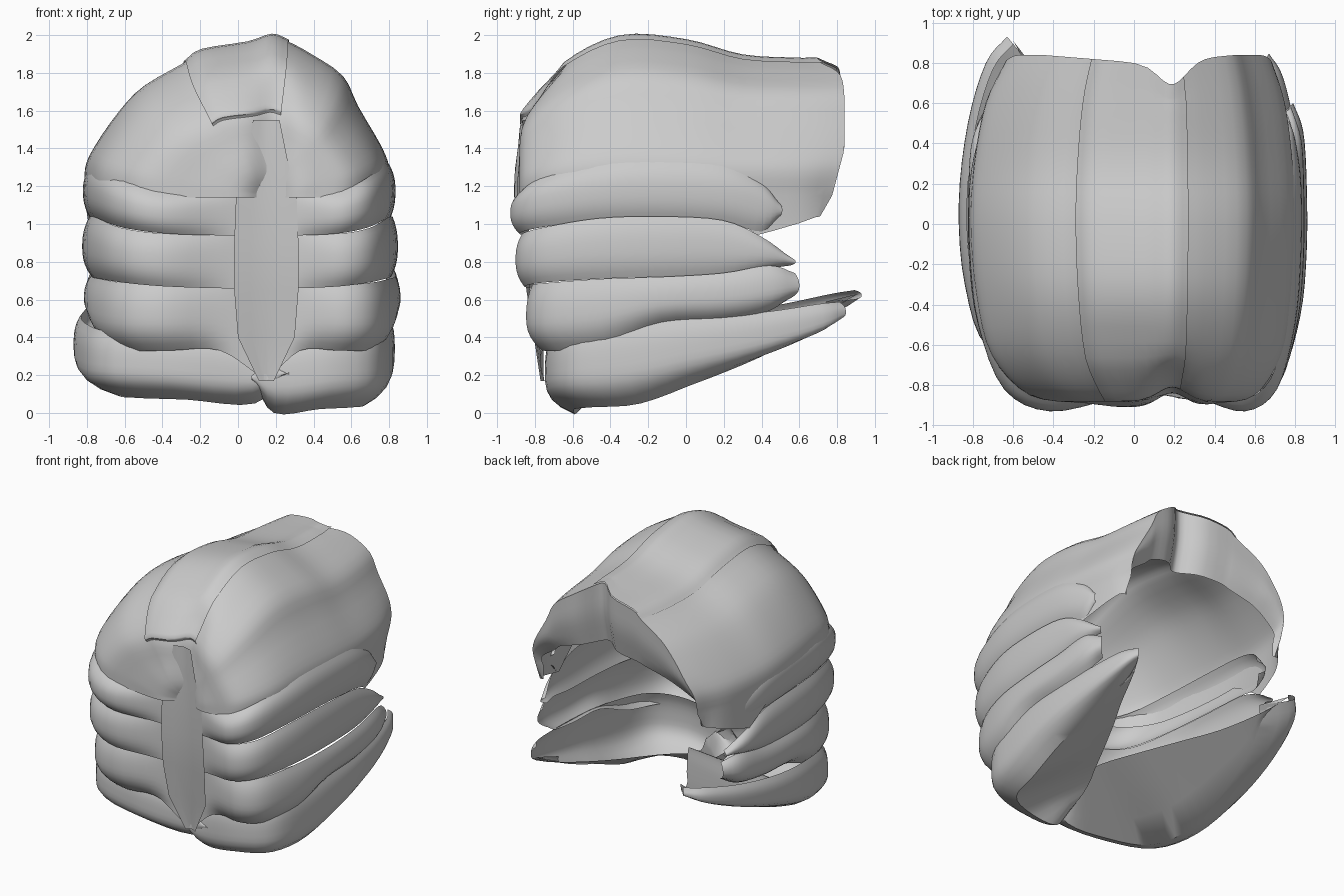
import bpy, bmesh, math
from mathutils import Vector

if "Cube" in bpy.data.objects:
    bpy.data.objects.remove(bpy.data.objects["Cube"])

CX = 0.15  # centre line of the breastbone


def smooth(pts, n):
    """Catmull-Rom resample of a list of tuples."""
    vs = [Vector(p) for p in pts]
    vs = [vs[0] * 2 - vs[1]] + vs + [vs[-1] * 2 - vs[-2]]
    out = []
    for i in range(1, len(vs) - 2):
        a, b, c, d = vs[i - 1:i + 3]
        for k in range(n):
            t = k / n
            out.append(0.5 * (2 * b + (c - a) * t + (2 * a - 5 * b + 4 * c - d) * t * t
                              + (3 * b - a - 3 * c + d) * t ** 3))
    return out + [vs[-2]]


def sheet(name, rows, angle=40):
    """Skin a grid of points, facing outward."""
    bm = bmesh.new()
    g = [[bm.verts.new(p) for p in r] for r in rows]
    for r0, r1 in zip(g, g[1:]):
        for j in range(len(r0) - 1):
            bm.faces.new((r0[j], r0[j + 1], r1[j + 1], r1[j]))
    bmesh.ops.remove_doubles(bm, verts=bm.verts, dist=0.0005)
    bm.normal_update()
    facing = sum(f.normal.dot(f.calc_center_median() - Vector((0, 0, 1))) * f.calc_area()
                 for f in bm.faces)
    if facing < 0:
        bmesh.ops.reverse_faces(bm, faces=bm.faces)
    me = bpy.data.meshes.new(name)
    bm.to_mesh(me)
    bm.free()
    ob = bpy.data.objects.new(name, me)
    bpy.context.collection.objects.link(ob)
    bpy.context.view_layer.objects.active = ob
    ob.select_set(True)
    bpy.ops.object.shade_smooth_by_angle(angle=math.radians(angle))
    ob.select_set(False)


def rib(name, plan, tops, bots, inset, left_w, fade=True, left_lift=0.0, inner=None,
        power=2.5, right_tail=1.0):
    """One band on each side: plan path, top and bottom height lines, bulged section.
    An inner edge line extends the section into a closed underside."""
    path = smooth([(x, y, 0) for x, y in plan], 4)
    tz = smooth([(t, b, 0) for t, b in zip(tops, bots)], 4)
    edge = smooth(inner, 4) if inner else None
    for side in ("right", "left"):
        rows = []
        for i, (p, z) in enumerate(zip(path, tz)):
            f = min(1, max(0, i / 4 - 0.6)) if fade else 1

            def place(x):
                return x if side == "right" else CX - (x - CX) * left_w
            row = []
            for k in range(11):
                s = k / 10
                e = abs(2 * s - 1) ** power
                q = 1 - f * e * (inset[0] if s < .5 else inset[1])
                lift = left_lift * s if side == "left" else 0
                row.append(Vector((CX + (place(p.x) - CX) * q, p.y * q,
                                   z[0] + (z[1] - z[0]) * s + lift)))
            if edge:
                q = edge[i]
                target = Vector((place(q.x), q.y, q.z + (left_lift if side == "left" else 0)))
                row += [row[10].lerp(target, t) for t in (.33, .67, 1)]
            if side == "right" and right_tail < 1:  # the right tail is shorter and lower
                for v in row:
                    if v.y > 0:
                        v.z -= .07 * v.y
                        v.y *= right_tail
            rows.append(row)
        sheet(f"{name}_{side}", rows)


# Upper shell: an arch swept front to back, closed at the front
ARCH = [(.79, 1.15), (.8, 1.3), (.76, 1.42), (.64, 1.63), (.56, 1.79), (.4, 1.9), (.27, 1.97),
        (.18, 2.0), (.05, 1.96), (-.2, 1.92), (-.29, 1.86), (-.5, 1.74), (-.63, 1.61),
        (-.76, 1.42), (-.81, 1.3), (-.81, 1.15)]
STATIONS = [(-.87, 0, 0), (-.91, .16, .15), (-.89, .4, .36), (-.85, .69, .58), (-.65, .89, .83),
            (-.35, .97, 1), (0, 1, .975), (.3, .98, .88), (.6, .92, .86), (.8, .82, .86)]
LIP = [(.8, .82, .86), (.79, .82, .6), (.74, .8, .33)]


def edge_z(y):
    if y < .1:
        return 1.14
    return 1.14 - .2 * min(1, (y - .1) / .28) + .1 * max(0, min(1, (y - .38) / .34))


def shell(name, arch, stations, grow=1.0, skirt=True):
    rows = []
    pts = smooth([(x, 0, z) for x, z in arch], 3)
    for y, kx, kz in smooth(stations, 4):
        row = []
        for p in pts:
            x, z = CX + (p.x - CX) * kx, 1.15 + (p.z - 1.15) * kz * grow
            yy = y
            notch = math.exp(-((x - .19) / .1) ** 2)
            if y < -.6:
                yy += .07 * notch * min(1, (-y - .6) / .2) - (grow - .985)
            if y > .6:
                w = min(1, (y - .6) / .14)
                yy += w * (.04 * min(1, abs(p.x) / .6) - .12 * notch)
                yy -= w * .08 * max(0, (1.4 - z) / .3)
            row.append(Vector((x, yy, z)))
        if skirt:
            for end in (0, -1):
                q = row[end].copy()
                q.z = edge_z(y)
                q.y = min(q.y, .71)
                row.insert(0, q) if end == 0 else row.append(q)
        rows.append(row)
    sheet(name, rows)


shell("upper_shell", ARCH, STATIONS, .985)
shell("rear_lip", ARCH, LIP, .985)
# Raised plate along the top with its short front flap
shell("top_plate", ARCH[6:11], [(-.855, .64, .52)] + STATIONS[3:], 1.0, False)

# Breastbone strip joining the ribs at the front
sheet("breastbone", [[(CX + u * w, y - .02 * abs(u), z) for u in (-1, -.5, 0, .5, 1)]
                     for z, y, w in ((1.55, -.845, .07), (1.35, -.85, .11), (1.15, -.85, .16),
                                     (.9, -.845, .17), (.65, -.825, .17), (.4, -.785, .15),
                                     (.17, -.75, .04))])

# Side ribs
PLAN = [(.15, -.83), (.33, -.87), (.55, -.93), (.71, -.82), (.8, -.5), (.83, -.15), (.83, .2)]
rib("upper_rib", PLAN + [(.8, .42), (.77, .51)],
    [1.18, 1.18, 1.17, 1.24, 1.31, 1.33, 1.31, 1.23, 1.12],
    [.94, .94, .95, .98, 1.02, 1.03, 1.01, .96, 1.03], (.06, .05), 1.42)


def plan(sx, sy, tail):
    return [(CX + (x - CX) * sx, y * (sy if y < 0 else 1)) for x, y in PLAN] + tail


rib("middle_rib", plan(1.02, .97, [(.83, .42), (.78, .58)]),
    [.96, .96, .95, .98, 1.03, 1.04, 1.02, .93, .82],
    [.66, .66, .67, .69, .71, .72, .73, .76, .78], (.04, .05), 1.4)
rib("lower_rib", plan(1.04, .91, [(.84, .46), (.79, .6)]),
    [.68, .68, .68, .69, .71, .72, .74, .78, .74],
    [.17, .33, .33, .33, .36, .47, .49, .53, .6], (.04, .1), 1.36)

# Bottom blades: wedge-shaped bowls, sweeping up toward the back
rib("bottom_blade", [(.07, -.74), (.2, -.73), (.5, -.74), (.73, -.62), (.81, -.3), (.83, .1),
                     (.8, .5), (.74, .8), (.67, .93)],
    [.2, .34, .4, .43, .47, .51, .57, .63, .65],
    [.17, .0, .02, .03, .05, .17, .31, .44, .54], (.04, .2), 1.5, False, .05,
    [(.08, -.6, .17), (.12, -.45, .15), (.13, -.32, .22), (.17, -.2, .28), (.28, .05, .33),
     (.38, .27, .37), (.49, .5, .42), (.59, .76, .5), (.65, .91, .58)], 3.2, .91)
